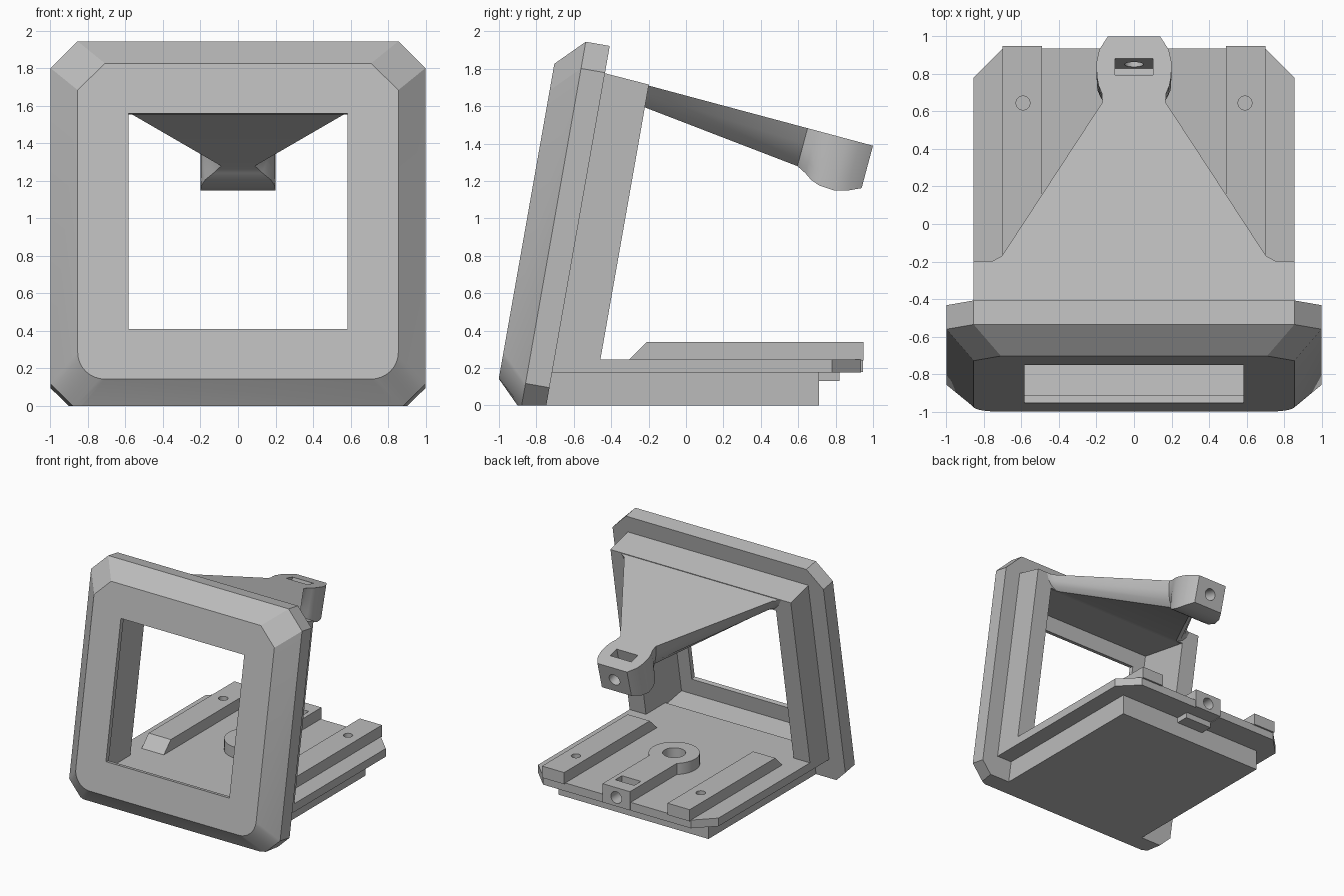
import bpy, bmesh, math
from mathutils import Matrix, Vector

if "Cube" in bpy.data.objects:
    bpy.data.objects.remove(bpy.data.objects["Cube"], do_unlink=True)

grey = bpy.data.materials.new("plain grey")
grey.use_nodes = True
colour = (0.5, 0.5, 0.5, 1)
grey.diffuse_color = colour
grey.node_tree.nodes["Principled BSDF"].inputs["Base Color"].default_value = colour

# Tilted frame space (y = depth, z = up the face) and sloping arm space
FRAME = Matrix.Translation((0, -1.026, 0)) @ Matrix.Rotation(math.radians(-10), 4, 'X')
ARM = Matrix.Translation((0, -0.2, 1.71)) @ Matrix.Rotation(math.radians(-15), 4, 'X')
FLAT = Matrix.Identity(4)


def loft(name, rings, space=FLAT):
    """Skin a closed solid through rings with equal point counts."""
    bm = bmesh.new()
    loops = [[bm.verts.new(space @ Vector(p)) for p in ring] for ring in rings]
    n = len(loops[0])
    for a, b in zip(loops, loops[1:]):
        for i in range(n):
            j = (i + 1) % n
            bm.faces.new((a[i], a[j], b[j], b[i]))
    bm.faces.new(loops[0])
    bm.faces.new(loops[-1])
    bmesh.ops.recalc_face_normals(bm, faces=bm.faces)
    mesh = bpy.data.meshes.new(name)
    bm.to_mesh(mesh)
    bm.free()
    mesh.materials.append(grey)
    obj = bpy.data.objects.new(name, mesh)
    bpy.context.collection.objects.link(obj)
    return obj


def box(name, x, y, z, space=FLAT):
    rings = [[(x[0], y[0], h), (x[1], y[0], h), (x[1], y[1], h), (x[0], y[1], h)] for h in z]
    return loft(name, rings, space)


def rod(name, centre, radius, length, axis='Z', space=FLAT):
    rings = []
    for end in (-length / 2, length / 2):
        ring = []
        for i in range(32):
            a = math.tau * i / 32
            p, q = radius * math.cos(a), radius * math.sin(a)
            off = (p, q, end) if axis == 'Z' else (p, end, q)
            ring.append(Vector(centre) + Vector(off))
        rings.append(ring)
    return loft(name, rings, space)


def combine(obj, other, operation='DIFFERENCE'):
    other.hide_render = True
    mod = obj.modifiers.new("boolean", 'BOOLEAN')
    mod.object, mod.operation, mod.solver = other, operation, 'EXACT'
    bpy.context.view_layer.objects.active = obj
    bpy.ops.object.modifier_apply(modifier=mod.name)
    bpy.data.objects.remove(other, do_unlink=True)


def smooth(obj, angle=30):
    bpy.ops.object.select_all(action='DESELECT')
    obj.select_set(True)
    bpy.context.view_layer.objects.active = obj
    bpy.ops.object.shade_smooth_by_angle(angle=math.radians(angle))


# Bezel: cut corners on top, lower corners round off towards the face
CUT, STEPS = 0.145, 8


def bezel_ring(inset, depth, rounded):
    half = 1 - inset
    lo, hi = inset, 2 - inset
    right = []
    for i in range(STEPS + 1):
        t = i / STEPS
        a = t * math.pi / 2
        dx, dz = (math.sin(a), 1 - math.cos(a)) if rounded else (t, t)
        right.append((half - CUT + CUT * dx, depth, lo + CUT * dz))
    right += [(half, depth, hi - CUT), (half - CUT, depth, hi)]
    return right + [(-x, y, z) for x, y, z in reversed(right)]


bezel = loft("bezel", [bezel_ring(CUT, 0, True), bezel_ring(0, CUT, False),
                       bezel_ring(0, 0.275, False)], FRAME)
combine(bezel, box("ground_cutter", (-2, 2), (-2, 2), (-1, 0)))
combine(bezel, box("opening_cutter", (-0.585, 0.585), (-0.1, 0.4), (0.416, 1.584), FRAME))
combine(bezel, box("pocket_cutter", (-0.7, 0.7), (0.04, 0.5), (0.275, 1.715), FRAME))
smooth(bezel, 25)

# Inner frame behind the bezel, its top following the slope of the arm
rim = [(0.26, 0), (0.517, 0), (0.517, 1.833), (0.26, 1.853)]
inner = loft("inner_frame", [[(x, y, z) for y, z in rim] for x in (-0.855, 0.855)], FRAME)
combine(inner, box("foot_cutter", (-2, 2), (-2, 2), (-1, 0.175)))
combine(inner, box("inner_pocket_cutter", (-0.7, 0.7), (0, 1), (0.275, 1.715), FRAME))

# Arm: one loft from the wide root to the clamp end
# (distance along, top half width, bottom half width, depth)
SECTIONS = [(-0.03, 0.85, 0.72, 0.115), (0.0, 0.76, 0.66, 0.115), (0.03, 0.705, 0.62, 0.12),
            (0.88, 0.168, 0.09, 0.21), (0.93, 0.172, 0.13, 0.235), (0.97, 0.188, 0.175, 0.262),
            (1.02, 0.198, 0.195, 0.28), (1.1, 0.2, 0.2, 0.285), (1.17, 0.185, 0.185, 0.268),
            (1.242, 0.14, 0.14, 0.235)]
rings = []
for v, top, bottom, d in SECTIONS:
    half = [(top + (bottom - top) * k, v, -d * h)
            for k, h in ((0, 0), (0.15, 0.4), (0.45, 0.75), (1, 1))]
    rings.append(half + [(-x, y, z) for x, y, z in reversed(half)])
arm = loft("arm", rings, ARM)
combine(arm, box("arm_slot_cutter", (-0.1, 0.1), (1.03, 1.12), (-0.2, 0.1), ARM))
combine(arm, rod("arm_hole_cutter", (0, 1.18, -0.12), 0.05, 0.22, 'Y', ARM))
smooth(arm)

# Base: narrow lower block and a wider plate with cut rear corners
box("lower_block", (-0.71, 0.71), (-0.8, 0.71), (0, 0.18))
outline = [(0.855, -0.72), (0.855, 0.78), (0.7, 0.935)]
outline += [(-x, y) for x, y in reversed(outline)]
plate = loft("base_plate", [[(x, y, z) for x, y in outline] for z in (0.175, 0.245)])
box("underside_nub", (-0.13, 0.13), (0.7, 0.82), (0.13, 0.18))

# Pair of rails with ramped fronts and screw holes
ramp = [(-0.31, 0.24), (-0.21, 0.34), (0.95, 0.34), (0.95, 0.24)]
for side, word in ((1, "left"), (-1, "right")):
    rail = loft(word + "_rail", [[(x * side, y, z) for y, z in ramp] for x in (0.49, 0.7)])
    combine(rail, rod("screw_cutter", (0.592 * side, 0.645, 0.34), 0.037, 0.16))
    smooth(rail)

# Central mount: ring, neck, nut slot and rear hole
mount = rod("central_mount", (0, 0.16, 0.285), 0.2, 0.11)
combine(mount, box("mount_neck", (-0.13, 0.13), (0.2, 0.945), (0.18, 0.34)), 'UNION')
combine(mount, rod("ring_cutter", (0, 0.16, 0.3), 0.09, 0.2))
combine(mount, box("nut_cutter", (-0.09, 0.09), (0.74, 0.83), (0.21, 0.5)))
hole = rod("rear_hole_cutter", (0, 0.9, 0.255), 0.05, 0.2, 'Y')
combine(mount, hole)
combine(plate, box("mount_notch_cutter", (-0.13, 0.13), (0.72, 1), (0.1, 0.4)))
smooth(mount)
